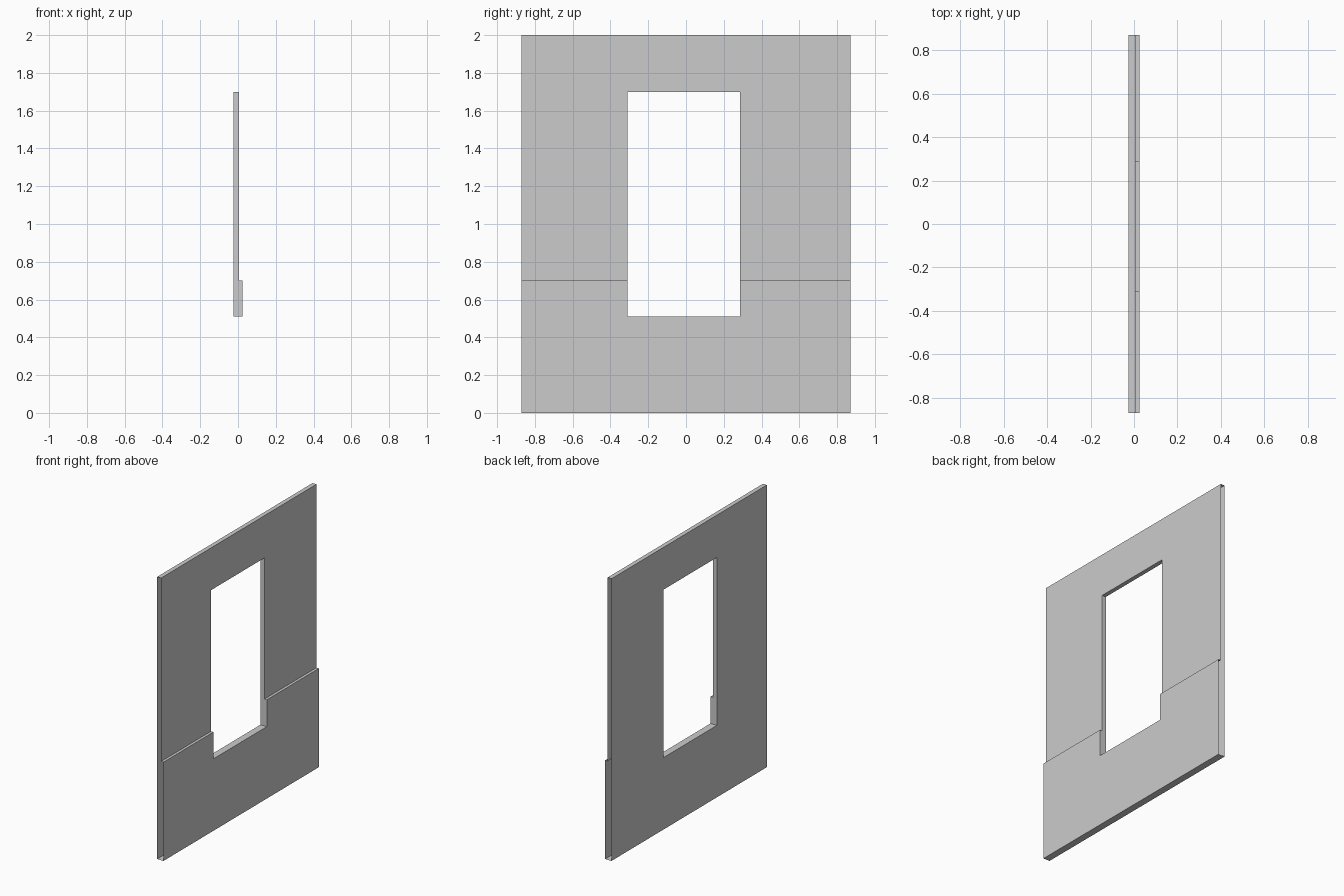
import bpy, bmesh

if "Cube" in bpy.data.objects:
    bpy.data.objects.remove(bpy.data.objects["Cube"])

# Wall cross-section in x/z: thick lower part, thin upper part, with
# extra points at the sill (0.51) and head (1.70) of the opening
T, M = 0.025, 0.006
profile = [(-T, 0), (T, 0), (T, 0.51), (T, 0.70), (M, 0.70), (M, 1.70),
           (M, 2.0), (-T, 2.0), (-T, 1.70), (-T, 0.51)]
ys = [-0.87, -0.31, 0.287, 0.87]
SILL = (2, 9)
HEAD = (5, 8)
opening_segments = {2, 3, 4, 8}

bm = bmesh.new()
rows = [[bm.verts.new((x, y, z)) for x, z in profile] for y in ys]
n = len(profile)

# Wall skin along y, ends left open, window bay skipped
for r in range(3):
    a, b = rows[r], rows[r + 1]
    for i in range(n):
        if r == 1 and i in opening_segments:
            continue
        j = (i + 1) % n
        bm.faces.new((a[i], b[i], b[j], a[j]))

# Window reveals: two jambs, sill and head
jamb = [2, 3, 4, 5, 8, 9]
left, right = rows[1], rows[2]
bm.faces.new([left[i] for i in reversed(jamb)])
bm.faces.new([right[i] for i in jamb])
s, e = SILL
bm.faces.new((left[s], right[s], right[e], left[e]))
s, e = HEAD
bm.faces.new((left[e], right[e], right[s], left[s]))

# Merge the coplanar strips into clean panels
bmesh.ops.dissolve_limit(bm, angle_limit=0.01, verts=bm.verts[:], edges=bm.edges[:])
bmesh.ops.triangulate(bm, faces=[f for f in bm.faces if len(f.verts) > 4])

mesh = bpy.data.meshes.new("window_wall")
bm.to_mesh(mesh)
bm.free()
wall = bpy.data.objects.new("window_wall", mesh)
bpy.context.collection.objects.link(wall)
